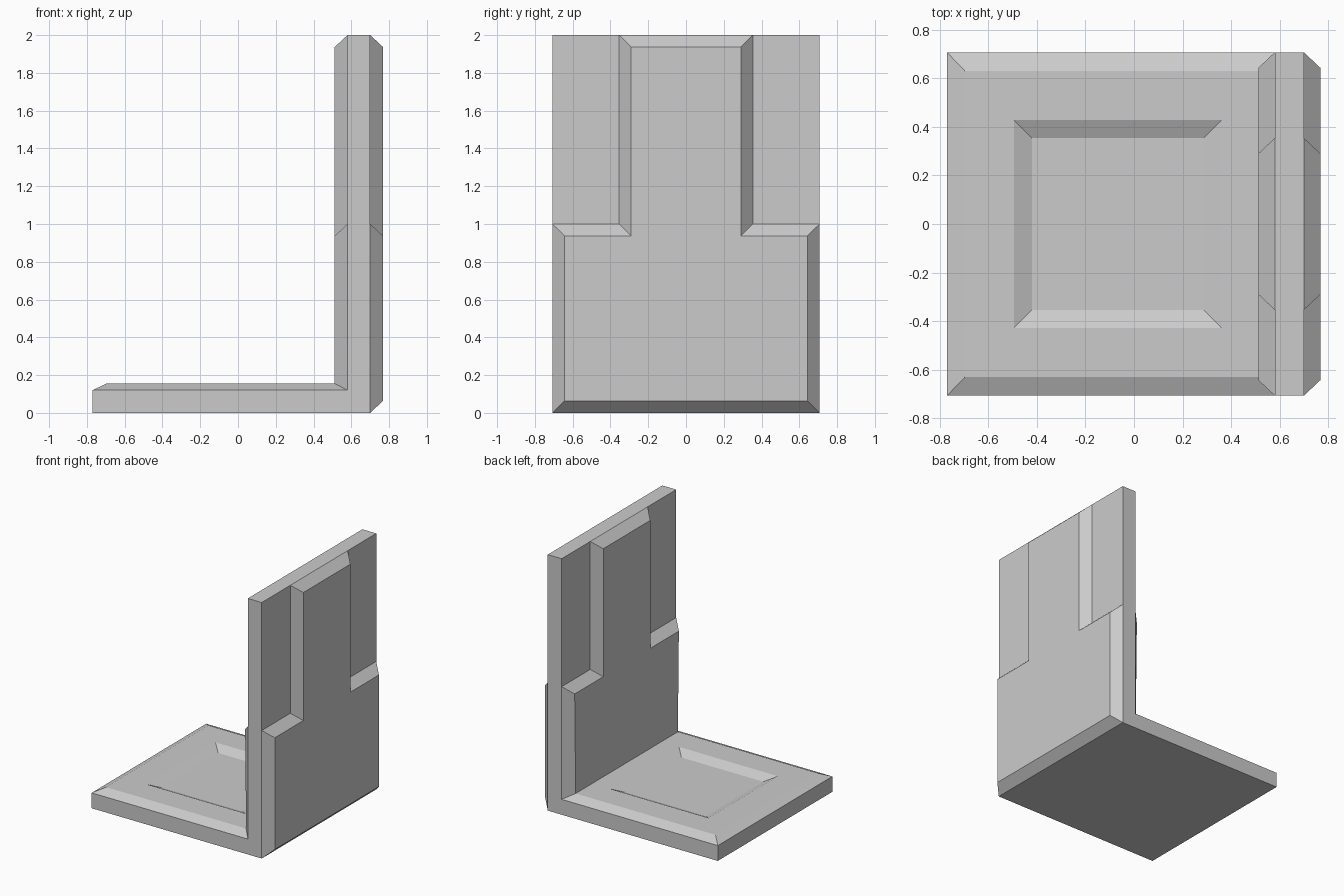
import bpy, bmesh

if "Cube" in bpy.data.objects:
    bpy.data.objects.remove(bpy.data.objects["Cube"])

bm = bmesh.new()


def face(points):
    bm.faces.new([bm.verts.new(p) for p in points])


def ring(outer, inner):
    # strip of quads joining two loops
    n = len(outer)
    for i in range(n):
        j = (i + 1) % n
        face([outer[i], outer[j], inner[j], inner[i]])


def rect(x0, x1, y, z):
    return [(x0, -y, z), (x1, -y, z), (x1, y, z), (x0, y, z)]


W, S = 0.707, 0.354            # half widths: full seat, narrow upper panel
WI, SI = W - 0.064, S - 0.064  # same, inside the chamfer
XL, XR = -0.77, 0.768          # overall extents
XF, XB = 0.58, 0.70            # wall core front and back
XP = 0.512                     # front panel surface
Z0, Z1 = 0.12, 0.155           # base edge height and raised height
YB = 0.631                     # raised base half width


def tee(x, w, s, z0, z1, z2, wb):
    # stepped outline of the wall panel
    right = [(wb, z0), (w, z1), (s, z1), (s, z2)]
    return [(x, y, z) for y, z in right] + [(x, -y, z) for y, z in reversed(right)]


# L-shaped core: both ends, underside, front edge, wall top
for y in (-W, W):
    face([(x, y, z) for x, z in [(XL, 0), (XB, 0), (XB, 1), (XB, 2),
                                 (XF, 2), (XF, 1), (XF, Z0), (XL, Z0)]])
    # exposed wall beside the narrow upper panel
    s = S if y > 0 else -S
    for x in (XF, XB):
        face([(x, y, 1), (x, y, 2), (x, s, 2), (x, s, 1)])
face(rect(XL, XB, W, 0))
face([(XL, -W, 0), (XL, W, 0), (XL, W, Z0), (XL, -W, Z0)])
face([(XF, -W, 2), (XF, -S, 2), (XF, S, 2), (XF, W, 2),
      (XB, W, 2), (XB, S, 2), (XB, -S, 2), (XB, -W, 2)])

# Chamfered stepped panel on the outside of the wall
outer = tee(XB, W, S, 0, 1, 2, W)
inner = tee(XR, WI, SI, 0.064, 0.937, 1.937, WI)
ring(outer, inner)
face(inner)

# Matching panel inside, open at the bottom where it meets the base
outer = tee(XF, W, S, Z0, 1, 2, W)
inner = tee(XP, WI, SI, Z1, 0.937, 1.937, YB)
for i in range(7):
    face([outer[i], outer[i + 1], inner[i + 1], inner[i]])
face(inner)

# Raised base with chamfers on its three free sides
outer, inner = rect(XL, XF, W, Z0), rect(-0.697, XP, YB, Z1)
for i in (0, 2, 3):
    j = (i + 1) % 4
    face([outer[i], outer[j], inner[j], inner[i]])

# Recessed square in the base
rim, floor = rect(-0.495, 0.36, 0.428, Z1), rect(-0.42, 0.288, 0.354, Z0)
ring(inner, rim)
ring(rim, floor)
face(floor)

bmesh.ops.remove_doubles(bm, verts=bm.verts, dist=1e-4)
bmesh.ops.recalc_face_normals(bm, faces=bm.faces)
mesh = bpy.data.meshes.new("corner_block")
bm.to_mesh(mesh)
bm.free()
block = bpy.data.objects.new("base_and_back_wall", mesh)
bpy.context.collection.objects.link(block)
